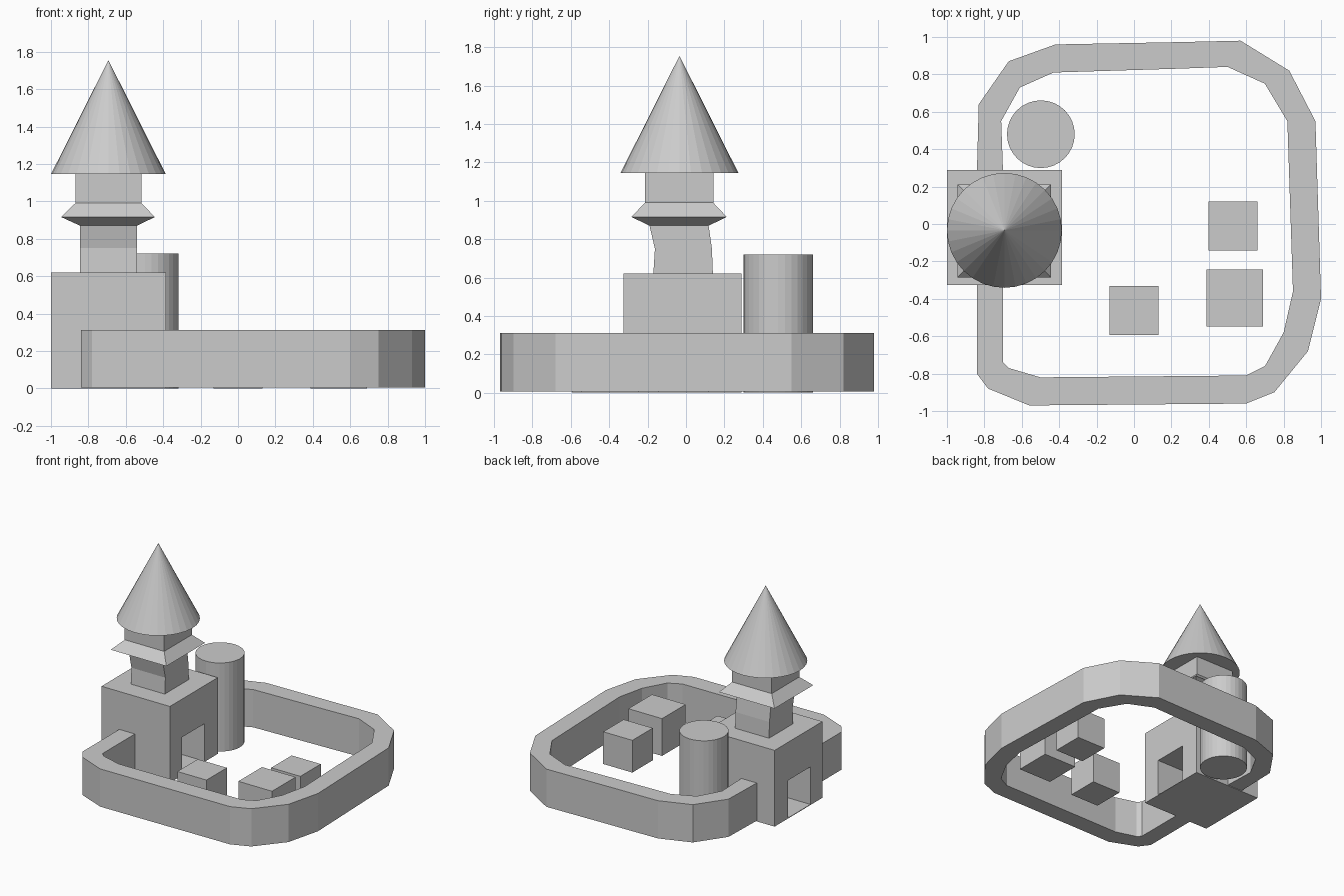
import bpy, bmesh

if "Cube" in bpy.data.objects:
    bpy.data.objects.remove(bpy.data.objects["Cube"])


def make(name, verts, faces):
    me = bpy.data.meshes.new(name)
    me.from_pydata(verts, [], faces)
    bm = bmesh.new()
    bm.from_mesh(me)
    bmesh.ops.recalc_face_normals(bm, faces=bm.faces)
    bm.to_mesh(me)
    bm.free()
    ob = bpy.data.objects.new(name, me)
    bpy.context.collection.objects.link(ob)
    return ob


def stack(name, sections):
    """Loft rectangles (x0, x1, y0, y1, z) from bottom to top."""
    verts, faces = [], []
    for x0, x1, y0, y1, z in sections:
        verts += [(x0, y0, z), (x1, y0, z), (x1, y1, z), (x0, y1, z)]
    n = len(sections)
    for s in range(n - 1):
        for i in range(4):
            a, b = s * 4 + i, s * 4 + (i + 1) % 4
            faces.append((a, b, b + 4, a + 4))
    faces += [(3, 2, 1, 0), tuple(range(4 * n - 4, 4 * n))]
    return make(name, verts, faces)


def box(name, x0, x1, y0, y1, z0, z1):
    return stack(name, [(x0, x1, y0, y1, z0), (x0, x1, y0, y1, z1)])


# Perimeter wall: matching outer and inner outlines, open at the gatehouse
outer = [(-.84, .27), (-.83, .64), (-.67, .87), (-.42, .96), (.22, .972), (.57, .98),
         (.83, .82), (.97, .55), (1, -.40), (.93, -.68), (.75, -.90), (.60, -.96),
         (-.56, -.97), (-.78, -.88), (-.84, -.80), (-.84, -.30)]
inner = [(-.70, .27), (-.71, .55), (-.61, .73), (-.43, .81), (.22, .83), (.50, .84),
         (.70, .75), (.82, .55), (.85, -.36), (.80, -.58), (.70, -.76), (.60, -.81),
         (-.50, -.82), (-.67, -.77), (-.70, -.74), (-.70, -.30)]
verts, faces = [], []
for o, i in zip(outer, inner):
    verts += [(*o, .005), (*i, .005), (*i, .312), (*o, .312)]
last = 4 * (len(outer) - 1)
for s in range(0, last, 4):
    for k in range(4):
        a, b = s + k, s + (k + 1) % 4
        faces.append((a, b, b + 4, a + 4))
faces += [(0, 1, 2, 3), tuple(range(last, last + 4))]
make("perimeter_wall", verts, faces)

# Gatehouse with a passage cut through it above a thin floor
gate = box("gatehouse", -1, -.385, -.325, .29, 0, .62)
cutter = box("passage_cutter", -1.1, -.3, -.17, .12, .005, .31)
cutter.hide_render = True
cutter.hide_set(True)
cut = gate.modifiers.new("passage", 'BOOLEAN')
cut.operation = 'DIFFERENCE'
cut.solver = 'EXACT'
cut.object = cutter

# Tower: leaning shaft, flared ledge and upper block
stack("tower_shaft", [
    (-.845, -.54, -.17, .14, .62),
    (-.845, -.54, -.162, .135, .75),
    (-.845, -.54, -.19, .118, .87),
    (-.945, -.445, -.285, .212, .916),
    (-.87, -.515, -.213, .142, .99),
    (-.87, -.515, -.213, .142, 1.145),
])

# Conical roof
bpy.ops.mesh.primitive_cone_add(vertices=32, radius1=.307, radius2=0, depth=.61,
                                location=(-.693, -.034, 1.45))
bpy.context.object.name = "tower_roof"

# Round turret
bpy.ops.mesh.primitive_cylinder_add(vertices=32, radius=.181, depth=.72,
                                    location=(-.498, .48, .36))
bpy.context.object.name = "round_turret"

# Courtyard houses
for n, (x, y, s) in enumerate([(.53, -.012, .262), (.538, -.396, .303), (.001, -.462, .262)]):
    h = s / 2
    box(f"house_{n + 1}", x - h, x + h, y - h, y + h, 0, s)
